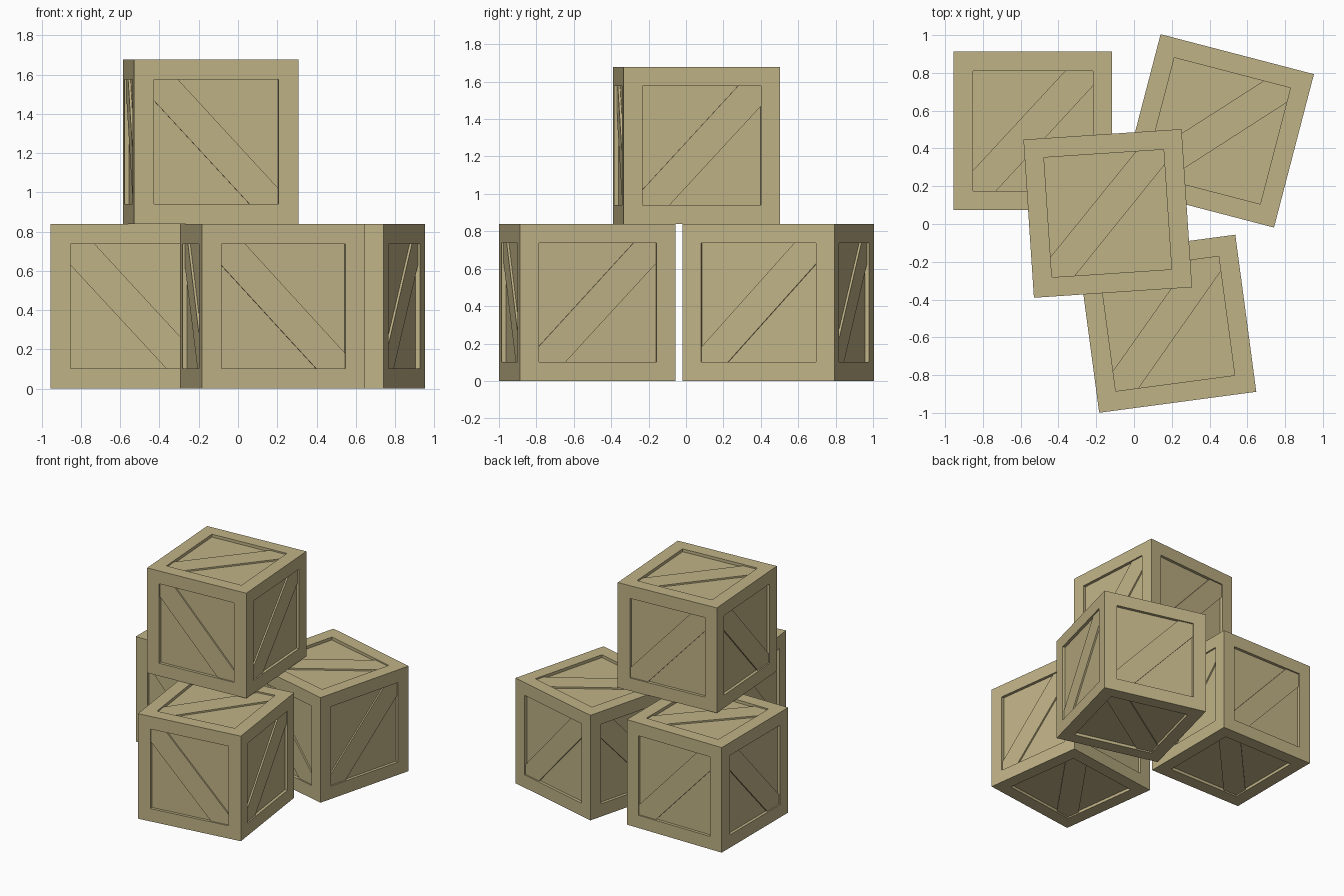
import bpy, bmesh, math
from mathutils import Vector

if "Cube" in bpy.data.objects:
    bpy.data.objects.remove(bpy.data.objects["Cube"])

SIZE, FRAME = 0.839, 0.102         # crate edge length, width of the frame boards
RECESS, BOARD_SINK = 0.023, 0.011  # depth of the panels and of the brace boards
H = SIZE / 2
A = H - FRAME                      # half width of a panel opening

wood = bpy.data.materials.new("wood")
wood.diffuse_color = (0.53, 0.45, 0.24, 1)
wood.use_nodes = True
wood.node_tree.nodes["Principled BSDF"].inputs["Base Color"].default_value = wood.diffuse_color

# Diagonal brace outline inside the opening, running from (-A,-A) to (A,A)
BRACE = [(-A, -A), (-A + 0.123, -A), (A, A - 0.08), (A, A),
         (A - 0.147, A), (-A, -A + 0.108)]

# How the brace outline maps to each pair of opposite faces
FACES = [
    lambda u, v, d: Vector((u, d, -v)),    # front and back
    lambda u, v, d: Vector((d, -u, -v)),   # right and left
    lambda u, v, d: Vector((u, v, d)),     # top and bottom
]


def add_brace(bm, place, side):
    inner = [bm.verts.new(place(u, v, side * (H - RECESS))) for u, v in BRACE]
    outer = [bm.verts.new(place(u, v, side * (H - BOARD_SINK))) for u, v in BRACE]
    faces = [bm.faces.new(inner[::-1]), bm.faces.new(outer)]
    n = len(BRACE)
    for i in range(n):
        j = (i + 1) % n
        faces.append(bm.faces.new((inner[i], inner[j], outer[j], outer[i])))
    bmesh.ops.recalc_face_normals(bm, faces=faces)


def crate(name, x, y, z, angle):
    bm = bmesh.new()
    # Framed box with a sunken panel on every face
    bmesh.ops.create_cube(bm, size=SIZE)
    panels = bm.faces[:]
    bmesh.ops.inset_individual(bm, faces=panels, thickness=FRAME, use_even_offset=True)
    for f in panels:
        shift = f.normal.normalized() * -RECESS
        new = bmesh.ops.extrude_discrete_faces(bm, faces=[f])["faces"][0]
        bmesh.ops.translate(bm, verts=new.verts[:], vec=shift)
    # Diagonal brace on every face
    for place in FACES:
        for side in (-1, 1):
            add_brace(bm, place, side)
    mesh = bpy.data.meshes.new(name)
    bm.to_mesh(mesh)
    bm.free()
    mesh.materials.append(wood)
    ob = bpy.data.objects.new(name, mesh)
    ob.location = (x, y, z + H)
    ob.rotation_euler.z = math.radians(angle)
    bpy.context.collection.objects.link(ob)


# Three crates on the ground, one stacked on top
crate("crate_back_left", -0.535, 0.493, 0, 0)
crate("crate_back_right", 0.441, 0.493, 0, -14.6)
crate("crate_front", 0.176, -0.528, 0, 7.6)
crate("crate_top", -0.139, 0.056, SIZE, 3.8)
